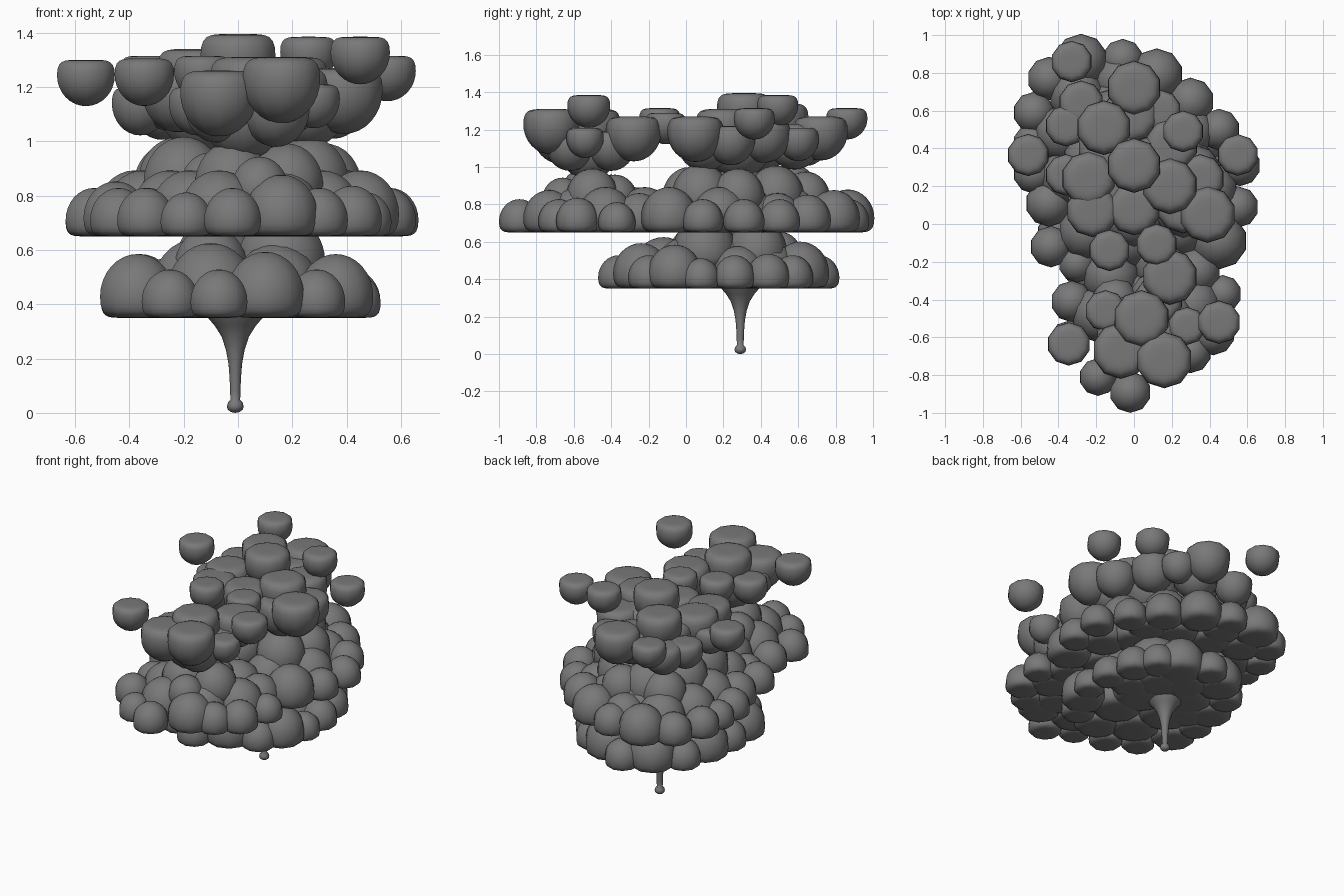
import bpy, bmesh, math

# Dark storm grey
mat = bpy.data.materials.new("storm_grey")
mat.diffuse_color = (.19, .19, .19, 1)


def add_blob(bm, x, y, r, base, flip=False, squash=1.0, seg=10, rings=16):
    """Dome with a softly flattened base; flip makes it hang below the flat side."""
    geo = bmesh.ops.create_uvsphere(bm, u_segments=seg, v_segments=rings, radius=r)
    for v in geo["verts"]:
        t = v.co.z / r
        z = t * 1.08 if t > 0 else -0.54 * (1 - max(0.0, 1 + t) ** 2.4)
        z = (z + 0.54) * r * squash
        v.co = (v.co.x + x, v.co.y + y, base - z if flip else base + z)


def finish(bm, name):
    bmesh.ops.recalc_face_normals(bm, faces=bm.faces[:])
    mesh = bpy.data.meshes.new(name)
    bm.to_mesh(mesh)
    bm.free()
    for p in mesh.polygons:
        p.use_smooth = True
    mesh.materials.append(mat)
    obj = bpy.data.objects.new(name, mesh)
    bpy.context.collection.objects.link(obj)
    return obj


def layer(name, blobs, base=None, flip=False, squash=1.0):
    bm = bmesh.new()
    for b in blobs:
        add_blob(bm, b[0], b[1], b[2], b[3] if base is None else base, flip, squash)
    return finish(bm, name)


# Lower cloud tier: rim, then filling, then raised heart
layer("lower_rim", [
    (-.07, -.36, .11), (.10, -.24, .15), (-.25, -.26, .11), (-.37, -.06, .145),
    (-.40, .12, .11), (-.36, .31, .145), (-.33, .50, .11), (-.18, .61, .15),
    (-.03, .71, .11), (.13, .61, .155), (.28, .57, .11), (.37, .44, .115),
    (.42, .26, .11), (.43, .08, .10), (.36, -.06, .145), (.29, -.20, .11)], .35)
layer("lower_heart", [
    (-.10, -.12, .17), (.14, .00, .17), (-.15, .12, .18), (.12, .20, .18),
    (-.12, .36, .18), (.14, .42, .17), (0, .50, .16), (.26, .28, .14),
    (-.24, .22, .14)], .35)
layer("lower_crown", [(-.10, .05, .14), (.16, .10, .17), (-.08, .32, .16),
                      (.15, .38, .16), (0, .50, .12)], .46)

# Middle cloud tier: wide rim of small domes
layer("middle_rim", [
    (-.02, -.89, .11), (-.19, -.81, .10), (-.34, -.62, .11), (-.33, -.41, .11),
    (-.30, -.21, .10), (-.44, -.12, .11), (-.45, .11, .125), (-.53, .27, .11),
    (-.53, .59, .11), (-.45, .77, .115), (-.28, .865, .142), (-.06, .87, .11),
    (.12, .79, .14), (.30, .65, .125), (.45, .50, .11), (.56, .31, .11),
    (.55, .09, .11), (.45, -.09, .15), (.47, -.37, .10), (.42, -.58, .115),
    (.33, -.25, .13), (.16, -.73, .14), (.30, -.68, .11), (-.54, .43, .10)], .65)
layer("middle_filling", [
    (-.07, -.67, .15), (.16, -.58, .15), (-.18, -.48, .15), (.31, -.43, .15),
    (.08, -.40, .15), (-.12, -.28, .15), (.15, -.22, .15), (-.25, -.04, .15),
    (-.02, -.08, .15), (.24, -.02, .15), (-.35, .25, .15), (-.15, .17, .15),
    (.08, .13, .15), (.40, .18, .15), (.27, .33, .15), (-.38, .48, .15),
    (-.18, .40, .15), (.05, .37, .15), (-.30, .68, .15), (-.10, .62, .15),
    (.12, .56, .15), (.30, .49, .13), (-.08, .76, .13)], .65)
layer("middle_crown", [
    (-.02, -.53, .145), (.18, -.50, .14), (.08, -.66, .11), (.10, -.38, .12),
    (-.10, -.40, .12), (0, .02, .145), (.26, .08, .155), (-.20, .10, .155),
    (.32, .28, .14), (-.22, .34, .155), (.07, .28, .16), (.14, .48, .15),
    (-.12, .56, .155), (-.25, .58, .14), (.02, .64, .13)], .765)

# Upper hanging cloud: bodies joining the two clumps, with flat tops
layer("upper_roots", [
    (.02, -.52, .16, 1.19), (.14, -.62, .13, 1.19), (.13, -.40, .13, 1.19),
    (-.08, -.60, .12, 1.19), (.28, -.54, .10, 1.21), (-.15, -.46, .11, 1.20),
    (.26, .10, .15, 1.22), (.10, .28, .19, 1.25), (-.14, .22, .16, 1.22),
    (-.14, .40, .16, 1.23), (.20, .42, .14, 1.25), (-.02, .58, .15, 1.23),
    (-.36, .52, .11, 1.20), (.35, .24, .13, 1.22), (-.28, .64, .12, 1.20),
    (-.36, .26, .11, 1.20), (.14, .60, .11, 1.21)], flip=True)
layer("upper_clumps", [
    (-.07, -.67, .15, 1.26), (.16, -.72, .15, 1.31), (.04, -.50, .15, 1.31),
    (.19, -.28, .148, 1.27), (.39, .05, .15, 1.27), (0, .08, .14, 1.26),
    (-.22, .07, .14, 1.26), (-.24, .24, .145, 1.27), (.19, .20, .148, 1.31),
    (0, .31, .145, 1.395), (-.16, .51, .145, 1.34), (0, .72, .145, 1.27)], flip=True)
layer("upper_puffs", [
    (-.56, .365, .112, 1.30), (.55, .365, .11, 1.315), (.26, .49, .11, 1.385),
    (-.33, .86, .11, 1.315), (-.13, -.14, .11, 1.315), (.12, -.11, .11, 1.29),
    (.45, -.52, .115, 1.385), (-.345, -.635, .115, 1.305)], flip=True, squash=.94)

# Funnel spout with a small round tip
profile = [(0, 0), (.016, .003), (.028, .013), (.031, .024), (.027, .038), (.018, .048),
           (.019, .08), (.021, .13), (.025, .18), (.034, .23), (.05, .28),
           (.075, .32), (.105, .355), (.13, .40), (0, .40)]
bm = bmesh.new()
vs = [bm.verts.new((r - .01, .29, z)) for r, z in profile]
es = [bm.edges.new(p) for p in zip(vs, vs[1:])]
bmesh.ops.spin(bm, geom=vs + es, cent=(-.01, .29, 0), axis=(0, 0, 1),
               angle=math.tau, steps=16, use_duplicate=False)
bmesh.ops.remove_doubles(bm, verts=bm.verts[:], dist=.0005)
finish(bm, "funnel")
